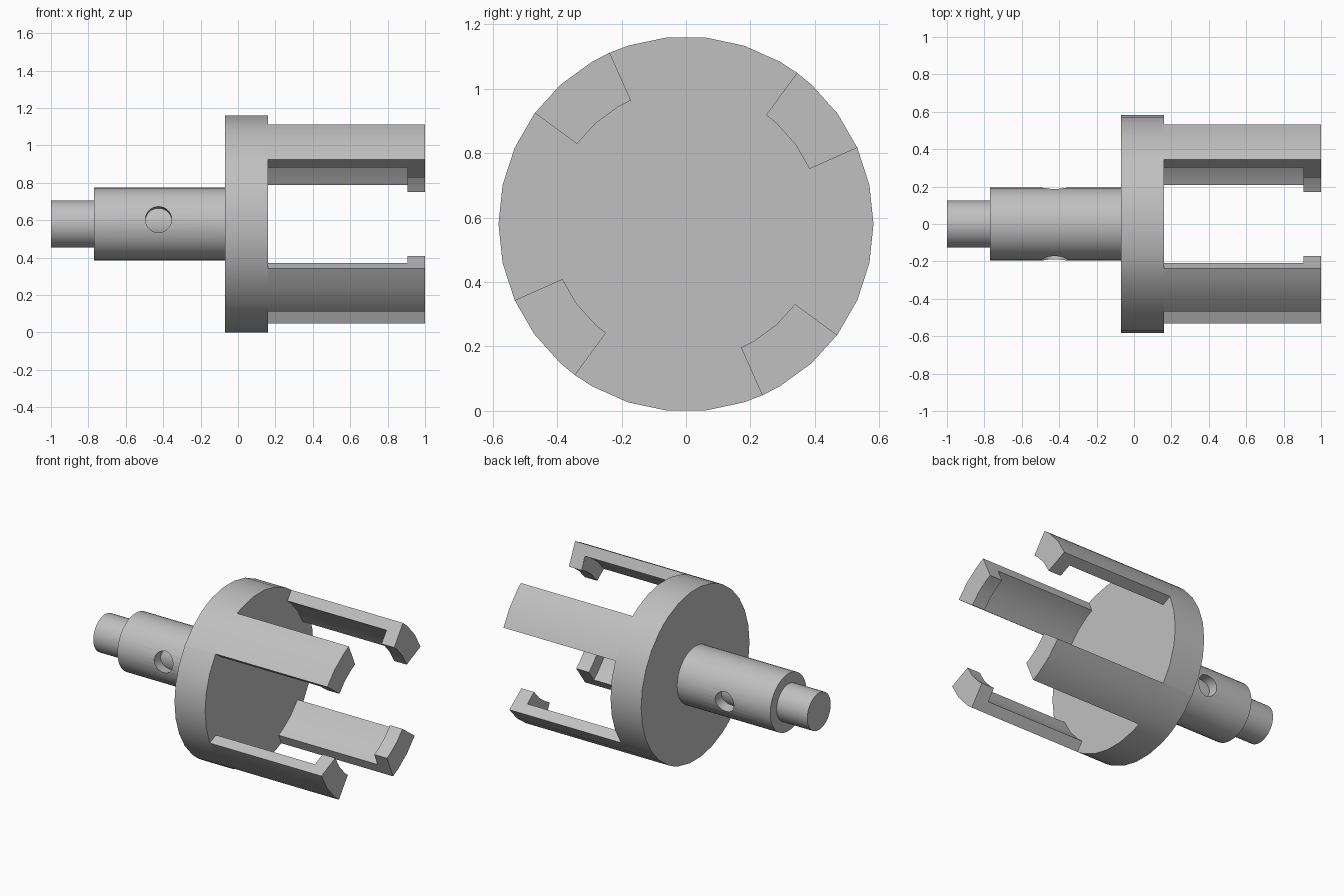
import bpy, bmesh
from math import radians, cos, sin
from mathutils import Matrix

if "Cube" in bpy.data.objects:
    bpy.data.objects.remove(bpy.data.objects["Cube"], do_unlink=True)

AXIS_Z = 0.58
FLANGE_R = 0.582
ARM_STARTS = [24, 114, 204, 294]
ARM_SPAN = 29.7

steel = bpy.data.materials.new("plain_grey")
steel.use_nodes = True
grey = (0.53, 0.53, 0.53, 1)
steel.diffuse_color = grey
steel.node_tree.nodes["Principled BSDF"].inputs["Base Color"].default_value = grey


def sweep(name, profile, angles, full):
    """Sweep an (x, radius) outline about the shaft axis through the given angles."""
    bm = bmesh.new()
    rings = [[bm.verts.new((x, r * cos(radians(a)), AXIS_Z + r * sin(radians(a))))
              for x, r in profile] for a in angles]
    n = len(profile)
    pairs = list(zip(rings, rings[1:]))
    if full:
        pairs.append((rings[-1], rings[0]))
    for p, q in pairs:
        for i in range(n - 1 if full else n):
            j = (i + 1) % n
            bm.faces.new((p[i], p[j], q[j], q[i]))
    # End caps: discs for a full turn, outlines for a partial one
    if full:
        bm.faces.new([ring[0] for ring in rings])
        bm.faces.new([ring[-1] for ring in rings])
    else:
        bm.faces.new(rings[0])
        bm.faces.new(rings[-1])
    bmesh.ops.recalc_face_normals(bm, faces=bm.faces)
    mesh = bpy.data.meshes.new(name)
    bm.to_mesh(mesh)
    bm.free()
    mesh.materials.append(steel)
    obj = bpy.data.objects.new(name, mesh)
    bpy.context.collection.objects.link(obj)
    return obj


def select_only(obj):
    bpy.ops.object.select_all(action='DESELECT')
    obj.select_set(True)
    bpy.context.view_layer.objects.active = obj


def smooth(obj):
    select_only(obj)
    bpy.ops.object.shade_smooth_by_angle(angle=radians(30))


# Flange disc, with its rim split where the arms begin and end
ring = set(range(0, 360, 12))
for start in ARM_STARTS:
    ring |= {start, start + ARM_SPAN}
smooth(sweep("flange", [(-0.07, FLANGE_R), (0.16, FLANGE_R)], sorted(ring), True))

# Four gripping arms, each with an inward lip at its end
arm_outline = [(0.16, 0.51), (0.905, 0.51), (0.905, 0.42),
               (1, 0.42), (1, FLANGE_R), (0.16, FLANGE_R)]
for k, start in enumerate(ARM_STARTS):
    end = start + ARM_SPAN
    inner = [a for a in range(0, 360, 12) if start < a < end]
    smooth(sweep(f"arm_{k + 1}", arm_outline, [start, *inner, end], False))

# Inner shaft, showing as the tip and at the bottom of the cross holes
round_angles = range(0, 360, 9)
smooth(sweep("inner_shaft", [(-1, 0.126), (-0.07, 0.126)], round_angles, True))

# Sleeve with a slightly tilted cross hole
sleeve = sweep("sleeve", [(-0.77, 0.195), (-0.07, 0.195)], round_angles, True)
bpy.ops.mesh.primitive_cylinder_add(vertices=32, radius=0.07, depth=0.6)
cutter = bpy.context.object
cutter.name = "hole_cutter"
cutter.hide_render = True
cutter.matrix_world = (Matrix.Translation((-0.425, 0, AXIS_Z + 0.003))
                       @ Matrix.Rotation(radians(90 - 6.5), 4, 'X'))
cutter.data.materials.append(steel)
cut = sleeve.modifiers.new("cross_hole", 'BOOLEAN')
cut.operation = 'DIFFERENCE'
cut.solver = 'EXACT'
cut.object = cutter
select_only(sleeve)
bpy.ops.object.modifier_apply(modifier=cut.name)
bpy.data.objects.remove(cutter, do_unlink=True)
smooth(sleeve)
